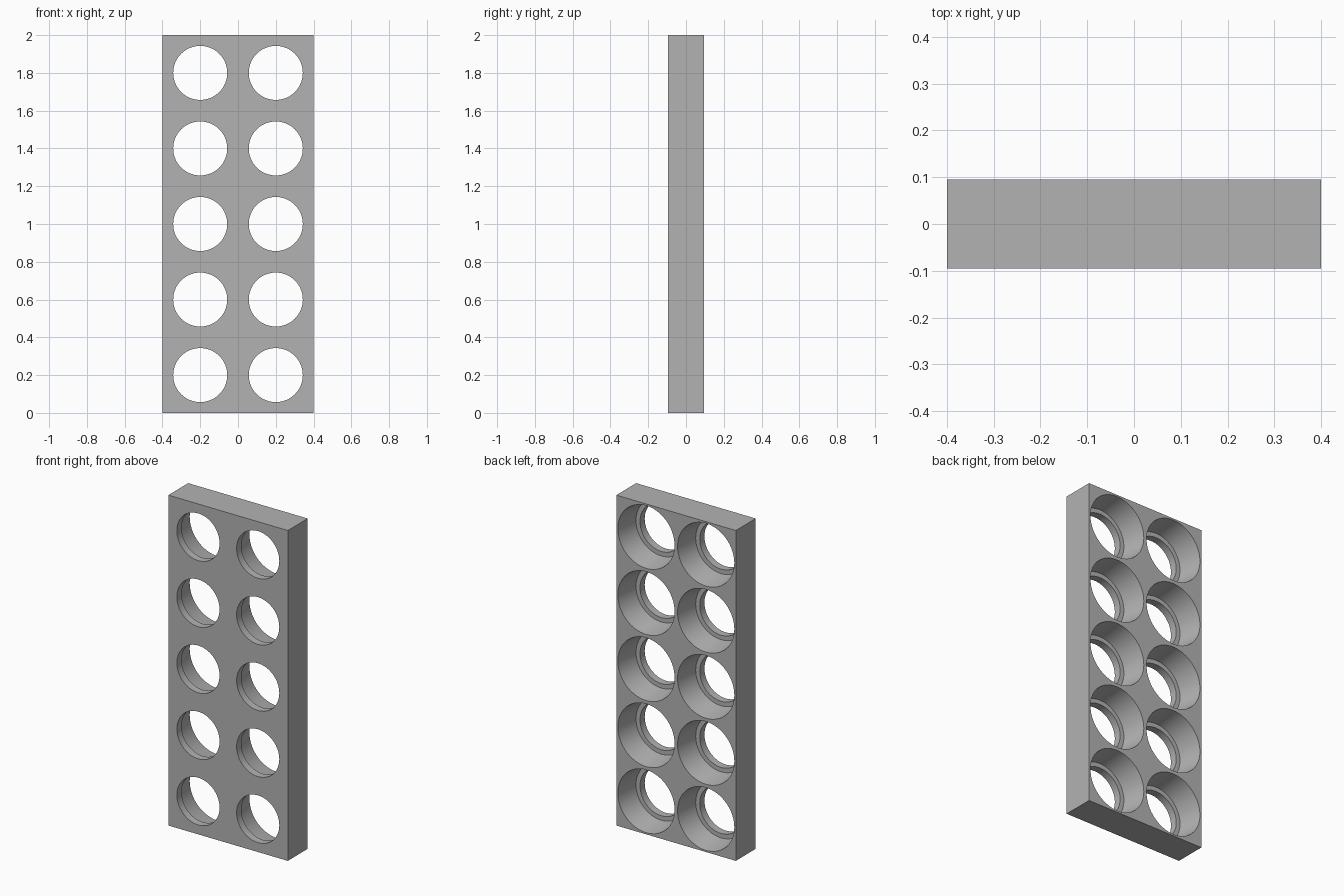
import bpy, bmesh, math

cube = bpy.data.objects.get("Cube")
if cube:
    bpy.data.objects.remove(cube, do_unlink=True)

SEGMENTS = 64
CELL = 0.4
HALF_DEPTH = 0.095
# Hole profile from front to back: (radius, y)
PROFILE = [(0.143, -HALF_DEPTH), (0.143, -0.05), (0.17, -0.05), (0.19, HALF_DEPTH)]


def ring(bm, cx, cz, y, radius=None):
    """Circle of vertices, or the square cell border when no radius is given."""
    verts = []
    for i in range(SEGMENTS):
        a = 2 * math.pi * i / SEGMENTS
        c, s = math.cos(a), math.sin(a)
        r = radius or CELL / 2 / max(abs(c), abs(s))
        verts.append(bm.verts.new((cx + r * c, y, cz + r * s)))
    return verts


def bridge(bm, a, b):
    for i in range(SEGMENTS):
        j = (i + 1) % SEGMENTS
        bm.faces.new((a[i], a[j], b[j], b[i]))


# Cells: front face, stepped hole wall and back face in one strip of rings
bm = bmesh.new()
for column in range(2):
    for row in range(5):
        cx, cz = (column - 0.5) * CELL, (row + 0.5) * CELL
        rings = [ring(bm, cx, cz, -HALF_DEPTH)]
        rings += [ring(bm, cx, cz, y, r) for r, y in PROFILE]
        rings.append(ring(bm, cx, cz, HALF_DEPTH))
        for a, b in zip(rings, rings[1:]):
            bridge(bm, a, b)
bmesh.ops.remove_doubles(bm, verts=bm.verts, dist=0.0001)

# Outer walls join the open front and back borders
border = [e for e in bm.edges if e.is_boundary]
bmesh.ops.bridge_loops(bm, edges=border)
bmesh.ops.recalc_face_normals(bm, faces=bm.faces)

mesh = bpy.data.meshes.new("perforated_panel")
bm.to_mesh(mesh)
bm.free()
panel = bpy.data.objects.new("perforated_panel", mesh)
bpy.context.collection.objects.link(panel)

# Plain grey material
grey = bpy.data.materials.new("plain_grey")
grey.use_nodes = True
colour = (0.45, 0.45, 0.45, 1)
grey.diffuse_color = colour
grey.node_tree.nodes["Principled BSDF"].inputs["Base Color"].default_value = colour
mesh.materials.append(grey)

bpy.ops.object.select_all(action="DESELECT")
panel.select_set(True)
bpy.context.view_layer.objects.active = panel
bpy.ops.object.shade_smooth_by_angle(angle=math.radians(30))
